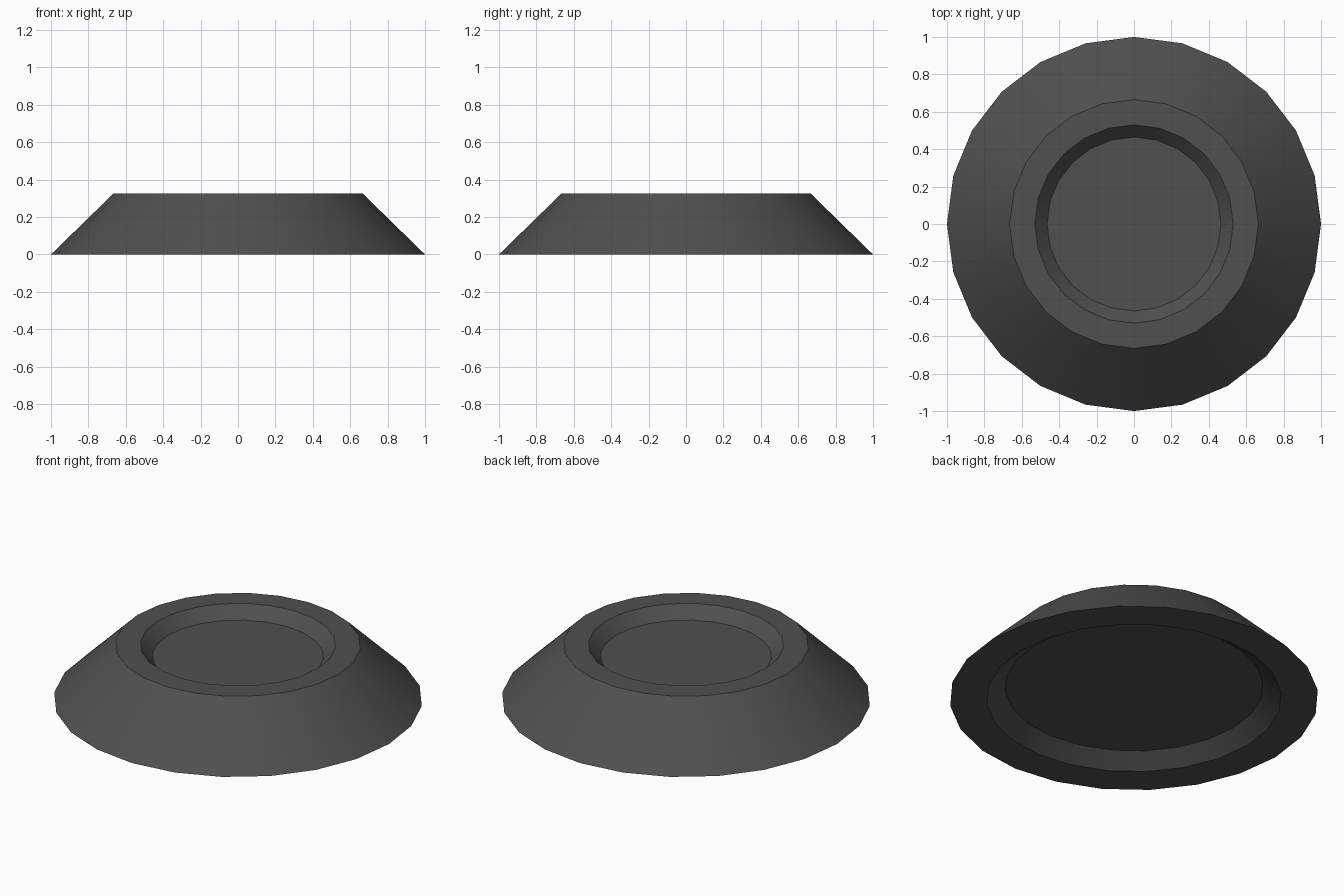
import bpy, bmesh, math

if "Cube" in bpy.data.objects:
    bpy.data.objects.remove(bpy.data.objects["Cube"])

SIDES = 24
# (radius, height) from the underside recess, round the outside, to the top recess
PROFILE = [(0.70, 0.072), (0.80, 0.0), (1.0, 0.0), (0.665, 0.327), (0.53, 0.327), (0.465, 0.257)]

grey = bpy.data.materials.new("dark grey")
grey.diffuse_color = (0.08, 0.08, 0.08, 1)
grey.use_nodes = True
grey.node_tree.nodes["Principled BSDF"].inputs["Base Color"].default_value = grey.diffuse_color

# Round base: stacked rings joined by bands, capped at both recess floors
bm = bmesh.new()
rings = [[bm.verts.new((r * math.cos(2 * math.pi * i / SIDES),
                        r * math.sin(2 * math.pi * i / SIDES), z))
          for i in range(SIDES)] for r, z in PROFILE]
for a, b in zip(rings, rings[1:]):
    for i in range(SIDES):
        j = (i + 1) % SIDES
        bm.faces.new((a[i], a[j], b[j], b[i]))
bm.faces.new(rings[0][::-1])
bm.faces.new(rings[-1])
bmesh.ops.recalc_face_normals(bm, faces=bm.faces)
mesh = bpy.data.meshes.new("round_base")
bm.to_mesh(mesh)
bm.free()
mesh.materials.append(grey)
base = bpy.data.objects.new("round_base", mesh)
bpy.context.collection.objects.link(base)

# Smooth around the bands, crisp at the rims
bpy.context.view_layer.objects.active = base
base.select_set(True)
bpy.ops.object.shade_smooth_by_angle(angle=math.radians(30))
